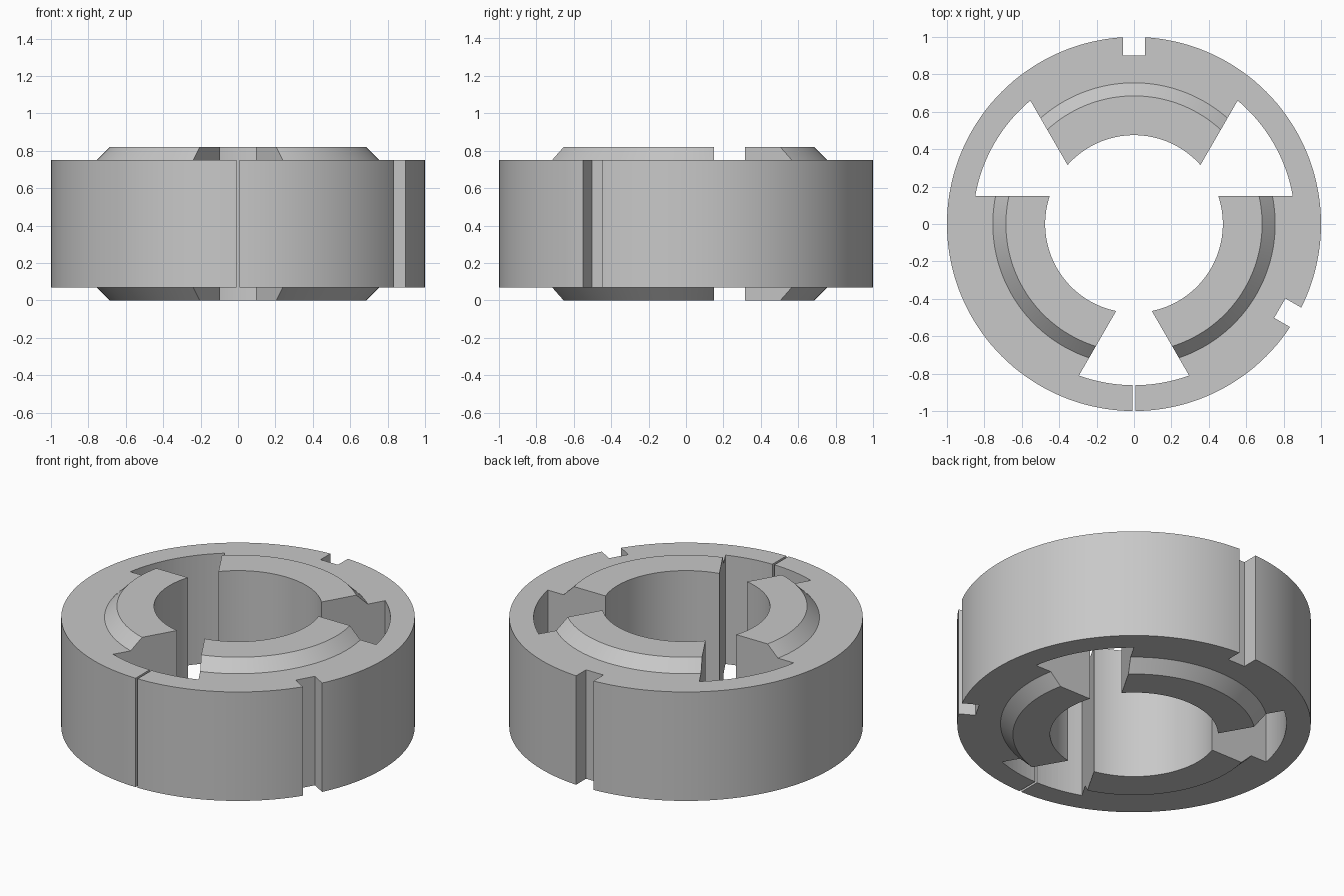
import bpy, bmesh
from math import sin, cos, asin, pi, radians
from mathutils import Matrix, Vector

if "Cube" in bpy.data.objects:
    bpy.data.objects.remove(bpy.data.objects["Cube"], do_unlink=True)

SEGMENTS = 144
POCKET_R = 0.862      # outer wall of the pockets
APEX_R = 0.30         # where the two pocket walls would meet

metal = bpy.data.materials.new("plain_grey_metal")
metal.use_nodes = True
grey = (0.58, 0.58, 0.58, 1)
metal.diffuse_color = grey
metal.node_tree.nodes["Principled BSDF"].inputs["Base Color"].default_value = grey


def make_object(name, bm):
    bmesh.ops.recalc_face_normals(bm, faces=bm.faces)
    mesh = bpy.data.meshes.new(name)
    bm.to_mesh(mesh)
    bm.free()
    obj = bpy.data.objects.new(name, mesh)
    bpy.context.collection.objects.link(obj)
    mesh.materials.append(metal)
    return obj


def lathe(name, profile):
    """Revolve a closed (radius, height) profile around z."""
    bm = bmesh.new()
    rings = [[bm.verts.new((r * cos(2 * pi * i / SEGMENTS),
                            r * sin(2 * pi * i / SEGMENTS), z))
              for r, z in profile] for i in range(SEGMENTS)]
    n = len(profile)
    for i in range(SEGMENTS):
        a, b = rings[i], rings[(i + 1) % SEGMENTS]
        for j in range(n):
            k = (j + 1) % n
            bm.faces.new((a[j], b[j], b[k], a[k]))
    return make_object(name, bm)


def cut(target, name, outline, angle):
    """Cut a vertical prism, drawn along +x, turned to the given angle."""
    bm = bmesh.new()
    face = bm.faces.new([bm.verts.new((x, y, -0.2)) for x, y in outline])
    ext = bmesh.ops.extrude_face_region(bm, geom=[face])
    verts = [v for v in ext["geom"] if isinstance(v, bmesh.types.BMVert)]
    bmesh.ops.translate(bm, verts=verts, vec=Vector((0, 0, 1.3)))
    bm.transform(Matrix.Rotation(radians(angle), 4, "Z"))
    cutter = make_object(name, bm)
    cutter.hide_render = True
    mod = target.modifiers.new(name, "BOOLEAN")
    mod.operation = "DIFFERENCE"
    mod.solver = "EXACT"
    mod.object = cutter
    bpy.context.view_layer.objects.active = target
    bpy.ops.object.modifier_apply(modifier=name)
    bpy.data.objects.remove(cutter, do_unlink=True)


def box(x0, x1, width):
    w = width / 2
    return [(x0, -w), (x1, -w), (x1, w), (x0, w)]


# Ring body with a raised, chamfered inner collar on both faces
body = lathe("slotted_ring", [
    (0.475, 0), (0.685, 0), (0.755, 0.07), (1, 0.07),
    (1, 0.75), (0.755, 0.75), (0.685, 0.82), (0.475, 0.82)])

# Three flared pockets opening into the bore
half = pi / 6 - asin(APEX_R * sin(pi / 6) / POCKET_R)
arc = [-half + 2 * half * i / 16 for i in range(17)]
pocket = [(APEX_R, 0)] + [(POCKET_R * cos(a), POCKET_R * sin(a)) for a in arc]
for angle in (30, 150, 270):
    cut(body, "pocket_cutter", pocket, angle)

# Three outer key notches, opposite the pockets
for angle in (90, 210, 330):
    cut(body, "notch_cutter", box(0.90, 1.2, 0.12), angle)

# Thin split through the front wall
cut(body, "split_cutter", box(0.8, 1.2, 0.014), 270)

# Smooth round walls, sharp edges
bpy.ops.object.select_all(action="DESELECT")
body.select_set(True)
bpy.context.view_layer.objects.active = body
bpy.ops.object.shade_smooth_by_angle(angle=radians(25))
